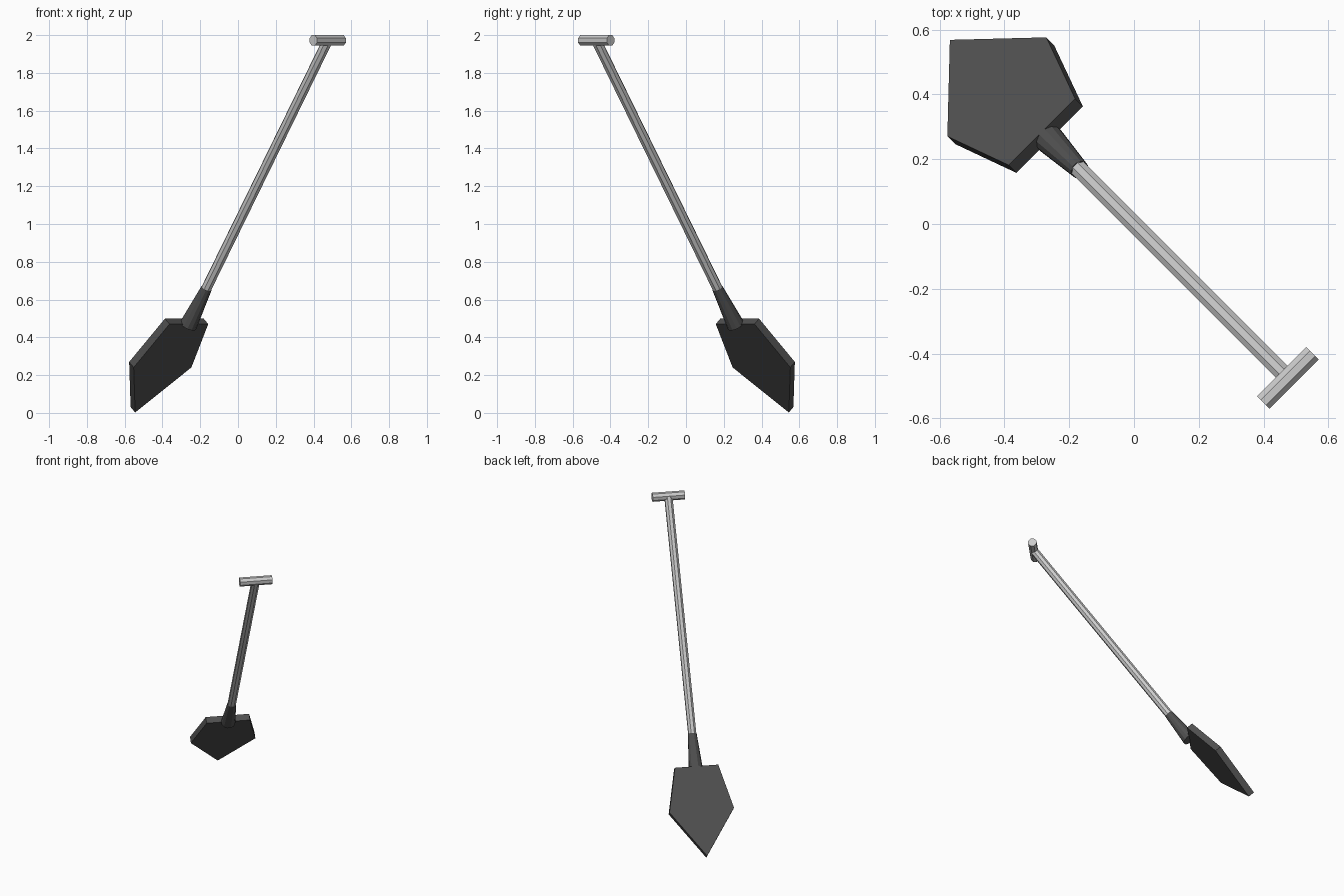
import bpy, bmesh, math
from mathutils import Vector, Matrix

if "Cube" in bpy.data.objects:
    bpy.data.objects.remove(bpy.data.objects["Cube"])

H = math.sqrt(0.5)
metal = bpy.data.materials.new("dark_metal")
metal.diffuse_color = (0.08, 0.08, 0.08, 1)
metal.use_nodes = True
metal.node_tree.nodes["Principled BSDF"].inputs["Base Color"].default_value = metal.diffuse_color


def P(u, w, z):
    """u runs along the leaning handle's ground line, w across it."""
    return Vector(((u + w) * H, (w - u) * H, z))


def rod(name, a, b, r1, r2, sides, mat=None):
    axis = (b - a).normalized()
    side = P(0, 1, 0) if abs(axis.z) > 0.1 else Vector((0, 0, 1))
    rot = Matrix((side, axis.cross(side), axis)).transposed().to_4x4()
    turn = Matrix.Rotation(math.pi / sides, 4, 'Z')
    bm = bmesh.new()
    bmesh.ops.create_cone(bm, cap_ends=True, segments=sides, radius1=r1, radius2=r2,
                          depth=(b - a).length,
                          matrix=Matrix.Translation((a + b) / 2) @ rot @ turn)
    finish(name, bm, mat)


def finish(name, bm, mat=None):
    bmesh.ops.recalc_face_normals(bm, faces=bm.faces)
    me = bpy.data.meshes.new(name)
    bm.to_mesh(me)
    bm.free()
    ob = bpy.data.objects.new(name, me)
    bpy.context.collection.objects.link(ob)
    if mat:
        me.materials.append(mat)


# Handle: cross grip, shaft and tapered metal socket
rod("grip", P(0.672, -0.108, 1.972), P(0.672, 0.108, 1.972), 0.03, 0.03, 8)
rod("shaft", P(-0.236, 0, 0.66), P(0.668, 0, 1.966), 0.028, 0.028, 8)
rod("socket", P(-0.373, 0, 0.463), P(-0.236, 0, 0.66), 0.047, 0.029, 12, metal)

# Blade: five-sided plate, (distance down the blade, half width)
top, down = Vector((-0.368, 0.47)), Vector((-0.402, -0.468))
outline = [(0, -0.145), (0.49, -0.216), (1, 0), (0.49, 0.216), (0, 0.145)]
bm = bmesh.new()
face = bm.faces.new([bm.verts.new(P(top.x + down.x * t, w, top.y + down.y * t))
                     for t, w in outline])
ext = bmesh.ops.extrude_face_region(bm, geom=[face], use_keep_orig=True)
bmesh.ops.translate(bm, vec=P(-0.034, 0, 0.029),
                    verts=[v for v in ext["geom"] if isinstance(v, bmesh.types.BMVert)])
finish("blade", bm, metal)
